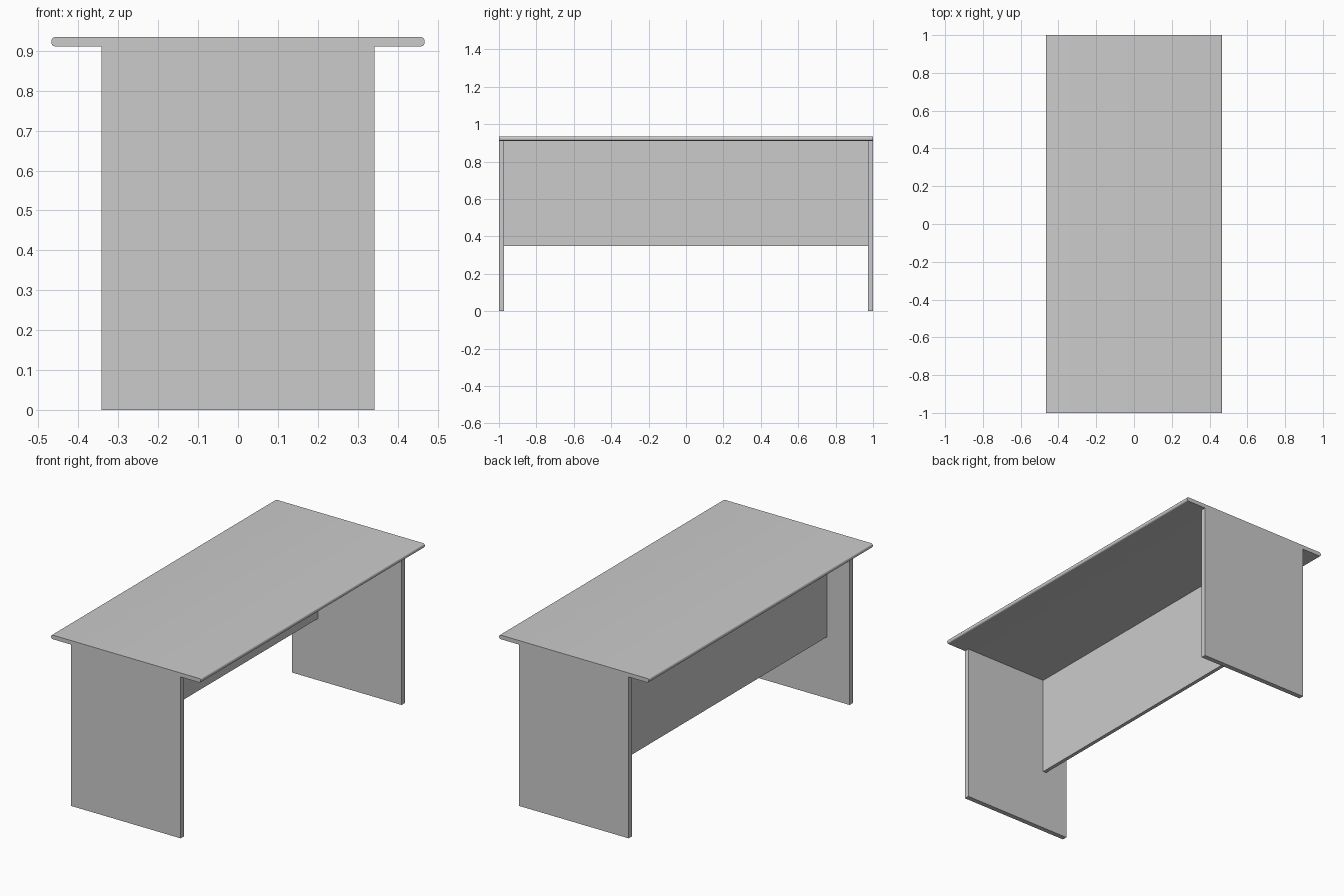
import bpy, bmesh

if "Cube" in bpy.data.objects:
    bpy.data.objects.remove(bpy.data.objects["Cube"])


def box(name, lo, hi):
    """Axis-aligned box between two corners."""
    bm = bmesh.new()
    bmesh.ops.create_cube(bm, size=1)
    for v in bm.verts:
        v.co = [(a + b) / 2 + c * (b - a) for a, b, c in zip(lo, hi, v.co)]
    me = bpy.data.meshes.new(name)
    bm.to_mesh(me)
    bm.free()
    ob = bpy.data.objects.new(name, me)
    bpy.context.collection.objects.link(ob)
    return ob


TOP_Z, UNDER_Z = 0.934, 0.911
LEG_X, LEG_T = 0.342, 0.028

# Table top: only the four long edges are rounded
top = box("table_top", (-0.467, -1, UNDER_Z), (0.467, 1, TOP_Z))
bm = bmesh.new()
bm.from_mesh(top.data)
long_edges = [e for e in bm.edges if abs(e.verts[0].co.y - e.verts[1].co.y) > 1]
bmesh.ops.bevel(bm, geom=long_edges, offset=0.009, segments=5, profile=0.5, affect='EDGES')
bm.to_mesh(top.data)
bm.free()
bpy.context.view_layer.objects.active = top
top.select_set(True)
bpy.ops.object.shade_smooth_by_angle()

# End panels that act as legs
inner = 1 - LEG_T
box("front_leg_panel", (-LEG_X, -1, 0), (LEG_X, -inner, UNDER_Z))
box("back_leg_panel", (-LEG_X, inner, 0), (LEG_X, 1, UNDER_Z))

# Upright panel between the legs, set towards -x
box("modesty_panel", (-0.202, -inner, 0.348), (-0.181, inner, UNDER_Z))
